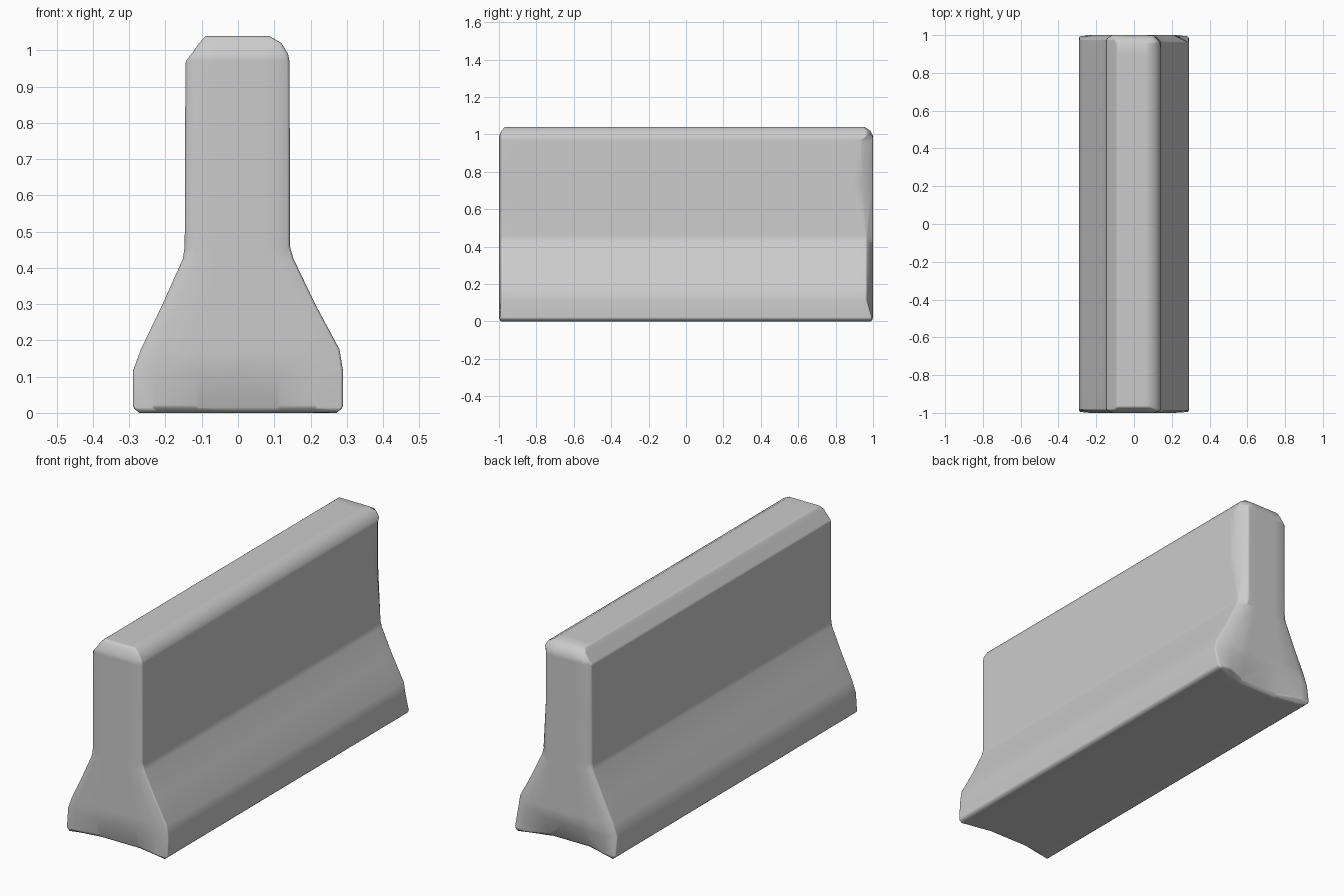
import bpy, bmesh

if "Cube" in bpy.data.objects:
    bpy.data.objects.remove(bpy.data.objects["Cube"])

# Cross-section rows: height, left x, right x (worn lip on the upper left)
ROWS = [(0.0, -.272, .272), (.015, -.29, .29), (.115, -.29, .29), (.175, -.268, .28),
        (.30, -.208, .213), (.425, -.152, .153), (.46, -.147, .143), (.72, -.146, .143),
        (.97, -.145, .142), (.99, -.128, .138), (1.02, -.107, .12), (1.04, -.09, .085)]
COLS = [0, .1, .3, .5, .7, .87, 1]           # fraction across the width
STATIONS = [-1, -.9, -.3, .3, .9, 1]         # along the length
NI, NJ, NK = len(COLS) - 1, len(ROWS) - 1, len(STATIONS) - 1


def end_inset(i, j, back):
    """How far the worn end edges are pulled in along the length."""
    z = ROWS[j][0]
    inset = 0.0
    if i == NI:                               # right-hand vertical edge
        inset = (.06 if .5 < z < .98 else .035) if back else .012
        if z < .02:
            inset = .005
    elif i == 0:                              # left-hand vertical edge
        inset = .02 if back else .015
        if z < .02:
            inset = .005
    if j == 0 and 0 < i < NI:                 # scooped lower edge
        inset = (.06 if back else .04) * (1 if 1 < i < NI - 1 else .6)
    if j == 1 and 1 < i < NI - 1:
        inset = .045 if back else .025
    if j == NJ:                               # rounded top edge
        inset = max(inset, .045 if back else .03)
    elif j == NJ - 1:
        inset = max(inset, .015)
    return inset


def position(i, j, k):
    z, left, right = ROWS[j]
    y = STATIONS[k]
    if k == 0:
        y += end_inset(i, j, False)
    elif k == NK:
        y -= end_inset(i, j, True)
    return (left + (right - left) * COLS[i], y, z)


# Barrier body: outer skin of a grid block
bm = bmesh.new()
verts = {}


def vert(*key):
    if key not in verts:
        verts[key] = bm.verts.new(position(*key))
    return verts[key]


def skin(na, nb, key):
    for a in range(na):
        for b in range(nb):
            bm.faces.new([vert(*key(a + da, b + db))
                          for da, db in ((0, 0), (1, 0), (1, 1), (0, 1))])


for side in (0, 1):
    skin(NI, NJ, lambda a, b: (a, b, side * NK))   # ends
    skin(NJ, NK, lambda a, b: (side * NI, a, b))   # long sides
    skin(NI, NK, lambda a, b: (a, side * NJ, b))   # base and top
bmesh.ops.recalc_face_normals(bm, faces=bm.faces)

mesh = bpy.data.meshes.new("concrete_barrier")
bm.to_mesh(mesh)
bm.free()
barrier = bpy.data.objects.new("concrete_barrier", mesh)
bpy.context.collection.objects.link(barrier)

# Soften the end edges and smooth the whole casting
bevel = barrier.modifiers.new("soft_edges", 'BEVEL')
bevel.width = .012
bevel.segments = 2
bevel.limit_method = 'ANGLE'
bevel.angle_limit = 0.7
bpy.context.view_layer.objects.active = barrier
barrier.select_set(True)
bpy.ops.object.shade_smooth()
weighted = barrier.modifiers.new("even_shading", 'WEIGHTED_NORMAL')
weighted.weight = 50
